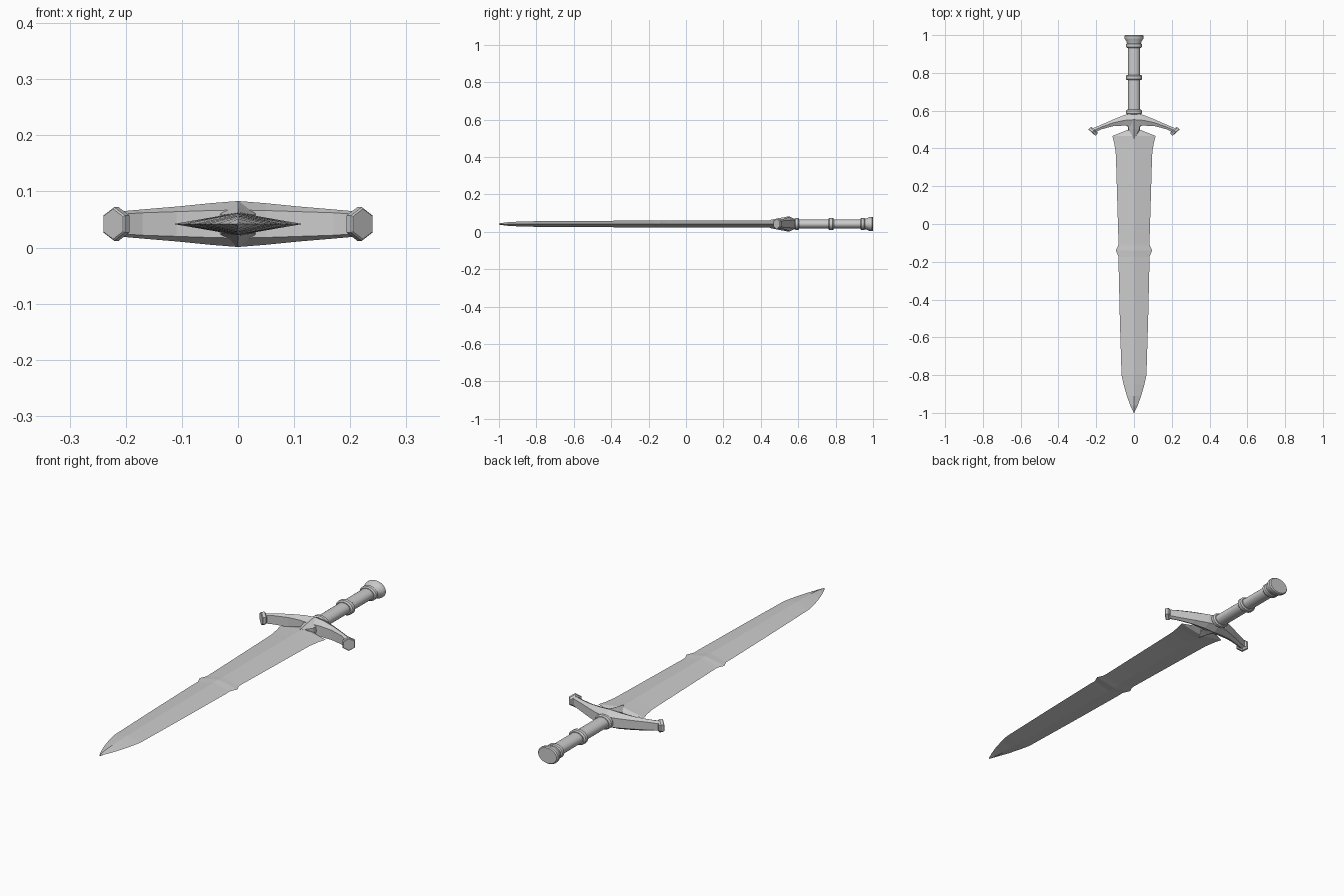
import bpy, bmesh, math
from mathutils import Vector

if "Cube" in bpy.data.objects:
    bpy.data.objects.remove(bpy.data.objects["Cube"])

ZC = 0.042  # height of the sword's mid plane

steel = bpy.data.materials.new("steel_grey")
steel.diffuse_color = (0.6, 0.6, 0.6, 1)
steel.use_nodes = True
steel.node_tree.nodes["Principled BSDF"].inputs["Base Color"].default_value = steel.diffuse_color


def finish(bm, name, smooth=False):
    bmesh.ops.remove_doubles(bm, verts=bm.verts, dist=1e-5)
    bmesh.ops.recalc_face_normals(bm, faces=bm.faces)
    me = bpy.data.meshes.new(name)
    bm.to_mesh(me)
    bm.free()
    me.materials.append(steel)
    ob = bpy.data.objects.new(name, me)
    bpy.context.collection.objects.link(ob)
    ob.location.z = ZC
    if smooth:
        bpy.ops.object.select_all(action='DESELECT')
        ob.select_set(True)
        bpy.context.view_layer.objects.active = ob
        bpy.ops.object.shade_smooth_by_angle(angle=math.radians(35))
    return ob


def loft(name, rings, smooth=False):
    """Skin closed rings of equal length and cap both ends."""
    bm = bmesh.new()
    vs = [[bm.verts.new(p) for p in r] for r in rings]
    n = len(vs[0])
    for a, b in zip(vs, vs[1:]):
        for i in range(n):
            j = (i + 1) % n
            bm.faces.new((a[i], a[j], b[j], b[i]))
    bm.faces.new(vs[0])
    bm.faces.new(vs[-1])
    return finish(bm, name, smooth)


def turned(name, profile, n=24):
    """Oval turned part along y; profile holds (y, half width)."""
    rings = [[(r * math.cos(2 * math.pi * i / n), y,
               0.76 * r * math.sin(2 * math.pi * i / n)) for i in range(n)]
             for y, r in profile]
    return loft(name, rings, True)


# Blade: diamond section along y (y, half width, half thickness)
blade = [(0.50, 0.03, 0.019), (0.466, 0.115, 0.02), (0.43, 0.105, 0.02),
         (0.38, 0.097, 0.02), (0.30, 0.094, 0.02), (0.0, 0.085, 0.019),
         (-0.10, 0.082, 0.019), (-0.115, 0.084, 0.019), (-0.14, 0.096, 0.019),
         (-0.175, 0.081, 0.018), (-0.20, 0.082, 0.018), (-0.50, 0.075, 0.017),
         (-0.80, 0.066, 0.015), (-0.85, 0.055, 0.014), (-0.91, 0.038, 0.012),
         (-0.96, 0.02, 0.009), (-1.0, 0.001, 0.003)]
loft("blade", [[(w, y, 0), (0, y, t), (-w, y, 0), (0, y, -t)]
               for y, w, t in blade])

# Crossguard: six-sided section swept across x
# (x, front y, back y, ridge half height, edge half height)
half = [(0.0, 0.515, 0.59, 0.041, 0.025), (0.05, 0.521, 0.577, 0.037, 0.024),
        (0.11, 0.518, 0.553, 0.031, 0.022), (0.17, 0.502, 0.527, 0.026, 0.020),
        (0.215, 0.480, 0.508, 0.022, 0.017)]
full = [(-s[0],) + s[1:] for s in half[:0:-1]] + half
loft("crossguard", [[(x, f, -e), (x, f, e), (x, (f + b) / 2, r),
                     (x, b, e * 0.9), (x, b, -e * 0.9), (x, (f + b) / 2, -r)]
                    for x, f, b, r, e in full])

# Six-sided caps on the guard ends
for side, label in ((-1, "left"), (1, "right")):
    axis = Vector((side * 0.66, -0.75, 0))
    across = Vector((0.75, side * 0.66, 0))
    mid = Vector((side * 0.216, 0.491, 0))
    rings = []
    for d, r in ((-0.012, 0.022), (-0.005, 0.030), (0.007, 0.030), (0.010, 0.027)):
        rings.append([mid + axis * d + across * r * math.sin(i * math.pi / 3)
                      + Vector((0, 0, r * math.cos(i * math.pi / 3)))
                      for i in range(6)])
    loft("guard_cap_" + label, rings)

# Raised spikes from the guard onto the blade, both faces
for s, label in ((1, "top"), (-1, "bottom")):
    loft("guard_spike_" + label,
         [[(-0.036, 0.55, 0), (0.036, 0.55, 0), (0.036, 0.55, s * 0.024),
           (0, 0.55, s * 0.041), (-0.036, 0.55, s * 0.024)],
          [(-0.032, 0.50, 0), (0.032, 0.50, 0), (0.028, 0.50, s * 0.016),
           (0, 0.50, s * 0.032), (-0.028, 0.50, s * 0.016)],
          [(-0.001, 0.45, 0), (0.001, 0.45, 0), (0.001, 0.45, s * 0.02),
           (0, 0.45, s * 0.022), (-0.001, 0.45, s * 0.02)]])

# Grip with its rings and pommel
turned("grip", [(0.56, 0.032), (0.98, 0.032)])
for label, y0, y1, r in (("collar", 0.580, 0.605, 0.042),
                         ("middle_ring", 0.762, 0.790, 0.043),
                         ("upper_ring", 0.932, 0.958, 0.042)):
    turned(label, [(y0, r - 0.006), (y0 + 0.006, r), (y1 - 0.006, r), (y1, r - 0.006)])
turned("pommel", [(0.952, 0.036), (0.966, 0.040), (0.978, 0.048),
                  (0.985, 0.051), (0.995, 0.051), (1.0, 0.046)])
